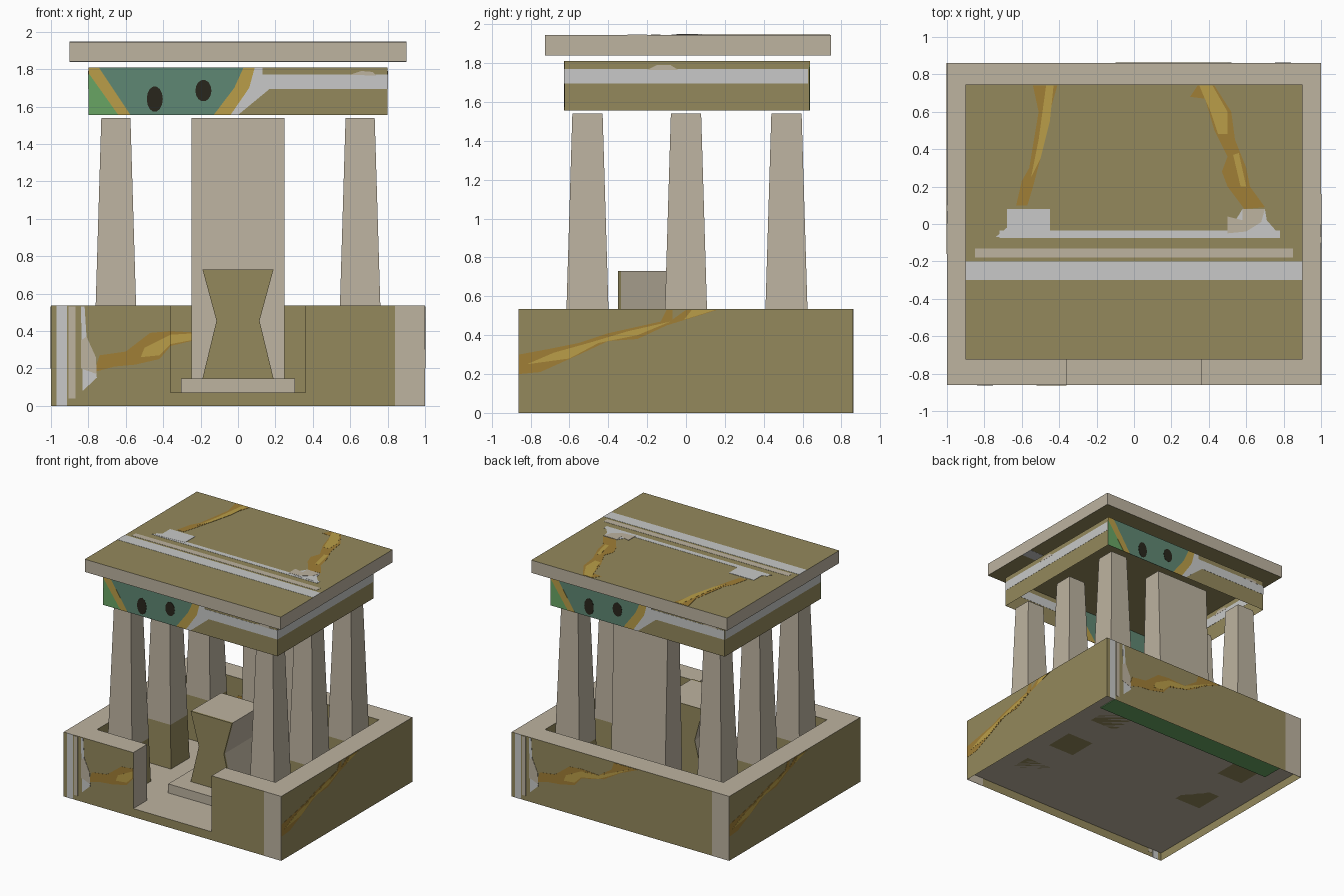
import bpy, bmesh, math
from mathutils import Matrix

cube = bpy.data.objects.get("Cube")
if cube:
    bpy.data.objects.remove(cube)


def material(name, rgb):
    lin = [((c / 255 + 0.055) / 1.055) ** 2.4 for c in rgb] + [1]
    mat = bpy.data.materials.new(name)
    mat.use_nodes = True
    mat.diffuse_color = lin
    bsdf = next(n for n in mat.node_tree.nodes if n.type == 'BSDF_PRINCIPLED')
    bsdf.inputs["Base Color"].default_value = lin
    return mat


olive = material("olive stone", (148, 137, 92))
tan = material("tan stone", (189, 179, 160))
white = material("pale trim", (200, 201, 200))
ochre = material("ochre vein", (160, 126, 54))
yellow = material("yellow vein", (186, 158, 72))
teal = material("teal panel", (95, 135, 115))
green = material("leaf green", (105, 165, 100))
dark = material("dark spot", (40, 38, 28))


def rect(x0, x1, y0, y1):
    return [(x0, y0), (x1, y0), (x1, y1), (x0, y1)]


def prism(name, low, z0, z1, mats, frame=Matrix(), high=None, open_bottom=False, rule=None):
    """Join two outlines into a solid; rule(face) picks the material."""
    bm = bmesh.new()
    a = [bm.verts.new((x, y, z0)) for x, y in low]
    b = [bm.verts.new((x, y, z1)) for x, y in (high or low)]
    for i in range(len(a)):
        j = (i + 1) % len(a)
        bm.faces.new((a[i], a[j], b[j], b[i]))
    bm.faces.new(b)
    bottom = bm.faces.new(a[::-1])
    bmesh.ops.recalc_face_normals(bm, faces=bm.faces)
    if open_bottom:
        bm.faces.remove(bottom)
    if rule:
        for f in bm.faces:
            f.material_index = rule(f)
    mesh = bpy.data.meshes.new(name)
    bm.to_mesh(mesh)
    bm.free()
    for m in mats:
        mesh.materials.append(m)
    obj = bpy.data.objects.new(name, mesh)
    obj.matrix_world = frame
    bpy.context.collection.objects.link(obj)
    return obj


def wall(turn, distance):
    """Frame of an upright face, turned in quarter turns from the front."""
    return (Matrix.Rotation(turn * math.pi / 2, 4, 'Z')
            @ Matrix.Translation((0, -distance, 0))
            @ Matrix.Rotation(math.pi / 2, 4, 'X'))


def paint(name, pts, mat, frame, layer=0):
    """Thin painted plate, centred on the surface so both sides show it."""
    t = 0.0015 + 0.001 * layer
    prism(name, pts, -t, t, [mat], frame)


# Base: parapet with a front gap, open skirt and floor
parapet = [(-.36, -.86), (-1, -.86), (-1, .86), (1, .86), (1, -.86), (.36, -.86),
           (.36, -.68), (.82, -.68), (.82, .68), (-.82, .68), (-.82, -.68), (-.36, -.68)]


def parapet_rule(f):
    c = f.calc_center_median()
    return int(abs(f.normal.z) > .5 or (abs(c.x) < .37 and abs(f.normal.x) > .5))


prism("parapet", parapet, .07, .535, [olive, tan], open_bottom=True, rule=parapet_rule)
prism("floor_and_skirt", rect(-1, 1, -.86, .86), 0, .07, [olive, tan],
      open_bottom=True, rule=lambda f: int(f.normal.z > .5))
prism("floor_underside_stain", rect(-.85, .85, .6, .85), .062, .068, [green])

# Painted veins and trim of the base
vein_start = [(-.77, .18), (-.74, .27), (-.6, .29), (-.47, .39), (-.36, .4),
              (-.36, .32), (-.42, .25), (-.55, .22), (-.66, .21)]
vein_end = [(-.36, .4), (-.2, .39), (-.08, .47), (-.06, .53), (.16, .53),
            (0, .46), (-.15, .37), (-.36, .32)]
glint_start = [(-.52, .26), (-.5, .31), (-.36, .38), (-.36, .33), (-.42, .27)]
glint_end = [(-.36, .38), (-.2, .39), (.1, .52), (-.1, .41), (-.2, .36), (-.36, .33)]
chip = [(-.84, .53), (-.82, .53), (-.81, .37), (-.76, .26), (-.755, .15), (-.83, .08)]
chip_shade = [(-.84, .35), (-.81, .37), (-.76, .26), (-.755, .17), (-.84, .2)]

for turn, side in ((0, "front"), (2, "back")):
    face = wall(turn, .86)
    paint(side + "_end_block", rect(.84, 1, 0, .535), tan, face)
    paint(side + "_pale_band", rect(-.97, -.915, 0, .535), white, face)
    paint(side + "_tan_band", rect(-.905, -.87, .04, .53), tan, face)
    paint(side + "_chip", chip, white, face)
    paint(side + "_chip_shade", chip_shade, tan, face, 1)

for face, side, full in ((wall(0, .86), "front", False), (wall(2, .86), "back", True),
                         (wall(0, -.68), "inner_back", True)):
    paint(side + "_vein_start", vein_start, ochre, face)
    paint(side + "_glint_start", glint_start, yellow, face, 1)
    if full:
        paint(side + "_vein_end", vein_end, ochre, face)
        paint(side + "_glint_end", glint_end, yellow, face, 1)

side_vein = [(-.86, .2), (-.86, .3), (-.7, .33), (-.55, .36), (-.4, .41), (-.13, .47),
             (-.1, .53), (-.07, .53), (-.07, .48), (.0, .53), (.16, .53), (-.1, .45),
             (-.25, .38), (-.4, .37), (-.55, .3), (-.75, .21)]
side_glint = [(-.82, .25), (-.68, .31), (-.5, .36), (-.3, .42), (-.08, .47),
              (-.25, .4), (-.45, .36), (-.6, .28)]
side_tip = [(-.01, .48), (.03, .53), (.15, .53)]
for turn, side in ((1, "left"), (3, "right")):
    paint(side + "_vein", side_vein, ochre, wall(turn, 1))
    paint(side + "_glint", side_glint, yellow, wall(turn, 1), 1)
    paint(side + "_glint_tip", side_tip, yellow, wall(turn, 1), 1)


# Tapered pillars with a darker foot, and the wide rear slab
def half(z):
    return .122 - .03 * (z - .07)


def pillar(name, cx, cy, z0, z1, mat, width=None):
    ends = []
    for z in (z0, z1):
        h = half(z)
        w = width or h
        ends.append(rect(cx - w, cx + w, cy - h, cy + h))
    prism(name, ends[0], z0, z1, [mat], high=ends[1])


for x, side in ((-.653, "right"), (.653, "left")):
    for y, row in ((-.507, "front"), (0, "middle"), (.517, "back")):
        pillar(f"{row}_{side}_pillar_foot", x, y, .07, .43, olive)
        pillar(f"{row}_{side}_pillar", x, y, .43, 1.54, tan)
pillar("rear_slab", 0, .517, .07, 1.54, tan, width=.248)

# Altar on its plinth
prism("altar_plinth", rect(-.305, .305, -.48, .14), .07, .145, [tan])
half_waist = [(.19, .145), (.115, .455), (.19, .73)]
waisted = half_waist + [(-x, z) for x, z in reversed(half_waist)]
prism("altar_body", waisted, -.045, .335, [tan], wall(0, 0))
prism("altar_front", waisted, .335, .35, [olive], wall(0, 0))
prism("altar_back", waisted, -.05, -.045, [olive], wall(0, 0))

# Beam box, open below, with painted panels
prism("beam_box", rect(-.8, .8, -.625, .635), 1.555, 1.81, [olive], open_bottom=True)
lo, hi = 1.555, 1.81
spot_angles = [i * math.tau / 14 for i in range(14)]
for turn, d, side in ((0, .625, "front"), (2, .635, "back")):
    face = wall(turn, d)
    paint(side + "_leaf_corner", [(-.8, lo), (-.8, 1.79), (-.64, lo)], green, face)
    paint(side + "_gold_left", [(-.8, hi), (-.745, hi), (-.575, lo), (-.64, lo), (-.8, 1.78)],
          yellow, face, 1)
    paint(side + "_teal_panel", [(-.745, hi), (.03, hi), (-.02, 1.7), (-.13, lo), (-.575, lo),
                                 (-.68, 1.68)], teal, face)
    paint(side + "_gold_right", [(.03, hi), (.09, hi), (.06, 1.7), (-.04, lo), (-.13, lo),
                                 (-.02, 1.7)], yellow, face)
    paint(side + "_pale_trim", [(.09, hi), (.13, hi), (.13, 1.77), (.8, 1.77), (.8, 1.695),
                                (.17, 1.695), (0, lo), (-.04, lo), (.06, 1.7)], white, face)
    paint(side + "_trim_chip", [(.6, 1.77), (.66, 1.79), (.72, 1.785), (.74, 1.765)],
          tan, face, 1)
    for n, (u, v, r) in enumerate(((-.445, 1.64, .068), (-.185, 1.685, .058))):
        paint(f"{side}_spot_{n}", [(u + .043 * math.cos(a), v + r * math.sin(a))
                                   for a in spot_angles], dark, face, 2)
for turn, side in ((1, "left"), (3, "right")):
    paint(side + "_pale_trim", rect(-.627, .627, 1.695, 1.77), white, wall(turn, .8))
    paint(side + "_trim_chip", [(-.2, 1.765), (-.15, 1.79), (-.08, 1.79), (-.04, 1.765)],
          tan, wall(turn, .8), 1)

# Roof slab with painted top
prism("roof", rect(-.9, .9, -.725, .745), 1.84, 1.945, [tan, olive],
      rule=lambda f: int(abs(f.normal.z) > .5))
top = Matrix.Translation((0, 0, 1.945))
below = Matrix.Translation((0, 0, 1.84))
paint("roof_pale_band", rect(-.9, .9, -.3, -.2), white, top)
paint("roof_underside_band", rect(-.9, .9, -.3, -.2), white, below)
paint("roof_tan_band", rect(-.85, .85, -.18, -.13), tan, top)
paint("roof_thin_band", rect(-.72, .78, -.075, -.035), white, top)
paint("roof_left_chip", [(-.68, .08), (-.45, .08), (-.45, -.05), (-.74, -.07), (-.68, -.02)],
      white, top, 1)
paint("roof_right_chip", [(.58, .08), (.7, .08), (.71, .02), (.78, -.06), (.5, -.05)],
      white, top, 1)
paint("roof_right_shade", [(.5, .04), (.58, .02), (.58, .08), (.7, .08), (.68, .01),
                           (.6, -.04), (.5, -.05)], tan, top, 2)
paint("roof_vein_a", [(-.63, .1), (-.6, .23), (-.56, .3), (-.51, .6), (-.54, .74), (-.41, .74),
                      (-.45, .6), (-.5, .35), (-.54, .2), (-.57, .1)], ochre, top)
paint("roof_glint_a", [(-.55, .25), (-.51, .45), (-.47, .74), (-.43, .74), (-.45, .55),
                       (-.5, .35)], yellow, top, 1)
paint("roof_vein_b", [(.3, .68), (.34, .74), (.43, .74), (.52, .6), (.54, .45), (.6, .3),
                      (.62, .2), (.7, .09), (.59, .08), (.5, .2), (.47, .28), (.5, .36),
                      (.43, .5), (.38, .67)], ochre, top)
paint("roof_glint_b", [(.35, .74), (.42, .74), (.5, .6), (.5, .48), (.45, .48), (.41, .6),
                       (.37, .69)], yellow, top, 1)
paint("roof_glint_c", [(.53, .37), (.56, .38), (.6, .2), (.57, .2)], yellow, top, 1)
